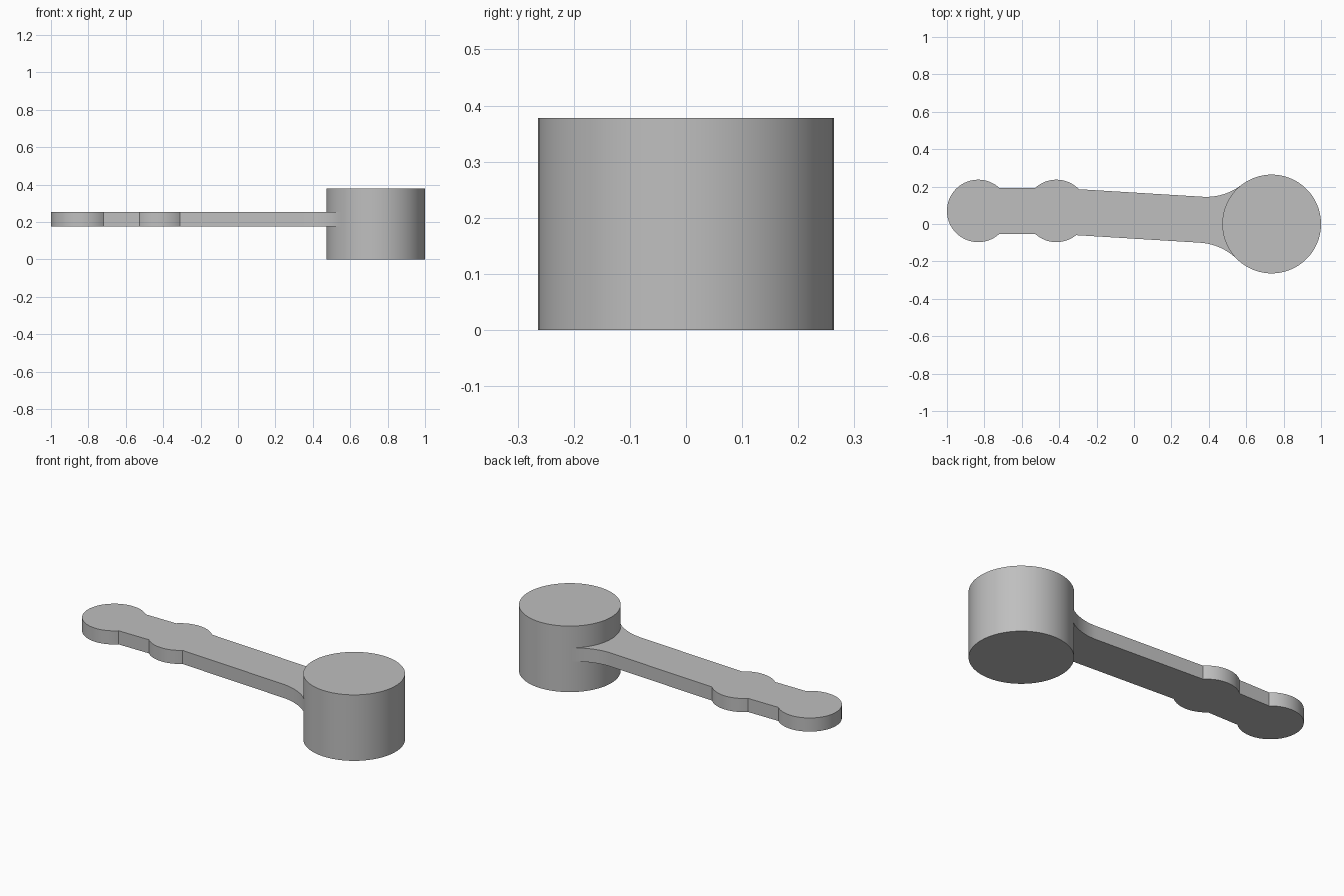
import bpy, bmesh, math
from mathutils import Vector

cube = bpy.data.objects.get("Cube")
if cube:
    bpy.data.objects.remove(cube, do_unlink=True)

grey = bpy.data.materials.new("plain grey")
grey.use_nodes = True
COLOUR = (0.52, 0.52, 0.52, 1)
grey.diffuse_color = COLOUR
grey.node_tree.nodes["Principled BSDF"].inputs["Base Color"].default_value = COLOUR


def arc(cx, cy, r, a0, a1, n):
    """Points on an arc, angles in radians."""
    return [Vector((cx + r * math.cos(a0 + (a1 - a0) * i / n),
                    cy + r * math.sin(a0 + (a1 - a0) * i / n))) for i in range(n + 1)]


def extrude_outline(name, points, z0, z1):
    """Flat outline extruded into a solid slab with smooth curved sides."""
    bm = bmesh.new()
    face = bm.faces.new([bm.verts.new((p.x, p.y, z0)) for p in points])
    out = bmesh.ops.extrude_face_region(bm, geom=[face], use_keep_orig=True)
    verts = [v for v in out["geom"] if isinstance(v, bmesh.types.BMVert)]
    bmesh.ops.translate(bm, verts=verts, vec=(0, 0, z1 - z0))
    bmesh.ops.recalc_face_normals(bm, faces=bm.faces)
    mesh = bpy.data.meshes.new(name)
    bm.to_mesh(mesh)
    bm.free()
    mesh.materials.append(grey)
    obj = bpy.data.objects.new(name, mesh)
    bpy.context.collection.objects.link(obj)
    bpy.ops.object.select_all(action="DESELECT")
    obj.select_set(True)
    bpy.context.view_layer.objects.active = obj
    bpy.ops.object.shade_smooth_by_angle(angle=math.radians(20))
    return obj


# Round drum at the end of the arm
DRUM_X, DRUM_R = 0.736, 0.264
extrude_outline("drum", arc(DRUM_X, 0, DRUM_R, 0, math.tau, 96)[:-1], 0, 0.378)

# Arm: two lobes on a straight neck, then a tilted bar flaring into the drum
LOBE_Y, LOBE_R, HALF = 0.07, 0.167, 0.123
END_X, MID_X = -0.833, -0.415
TILT = math.atan2(-LOBE_Y, DRUM_X - MID_X)
FILLET = 0.31
half_angle = math.asin(HALF / LOBE_R)


def flare(side):
    """Fillet from the bar edge to the drum, tangent to both."""
    dx = math.sqrt((DRUM_R + FILLET) ** 2 - (HALF + FILLET) ** 2)
    cy = HALF + FILLET
    touch = math.atan2(-cy, dx)
    pts = arc(-dx, cy, FILLET, -math.pi / 2, touch, 16)
    c, s = math.cos(TILT), math.sin(TILT)
    return [Vector((DRUM_X + p.x * c - side * p.y * s, p.x * s + side * p.y * c)) for p in pts]


upper = arc(END_X, LOBE_Y, LOBE_R, math.pi, half_angle, 28)
upper += arc(MID_X, LOBE_Y, LOBE_R, math.pi - half_angle, half_angle + TILT, 20)
upper += flare(1)
lower = arc(END_X, LOBE_Y, LOBE_R, -math.pi, -half_angle, 28)[1:]
lower += arc(MID_X, LOBE_Y, LOBE_R, -math.pi + half_angle, -half_angle + TILT, 20)
lower += flare(-1)
outline = upper + [Vector((DRUM_X, 0))] + lower[::-1]
extrude_outline("arm", outline, 0.175, 0.253)
